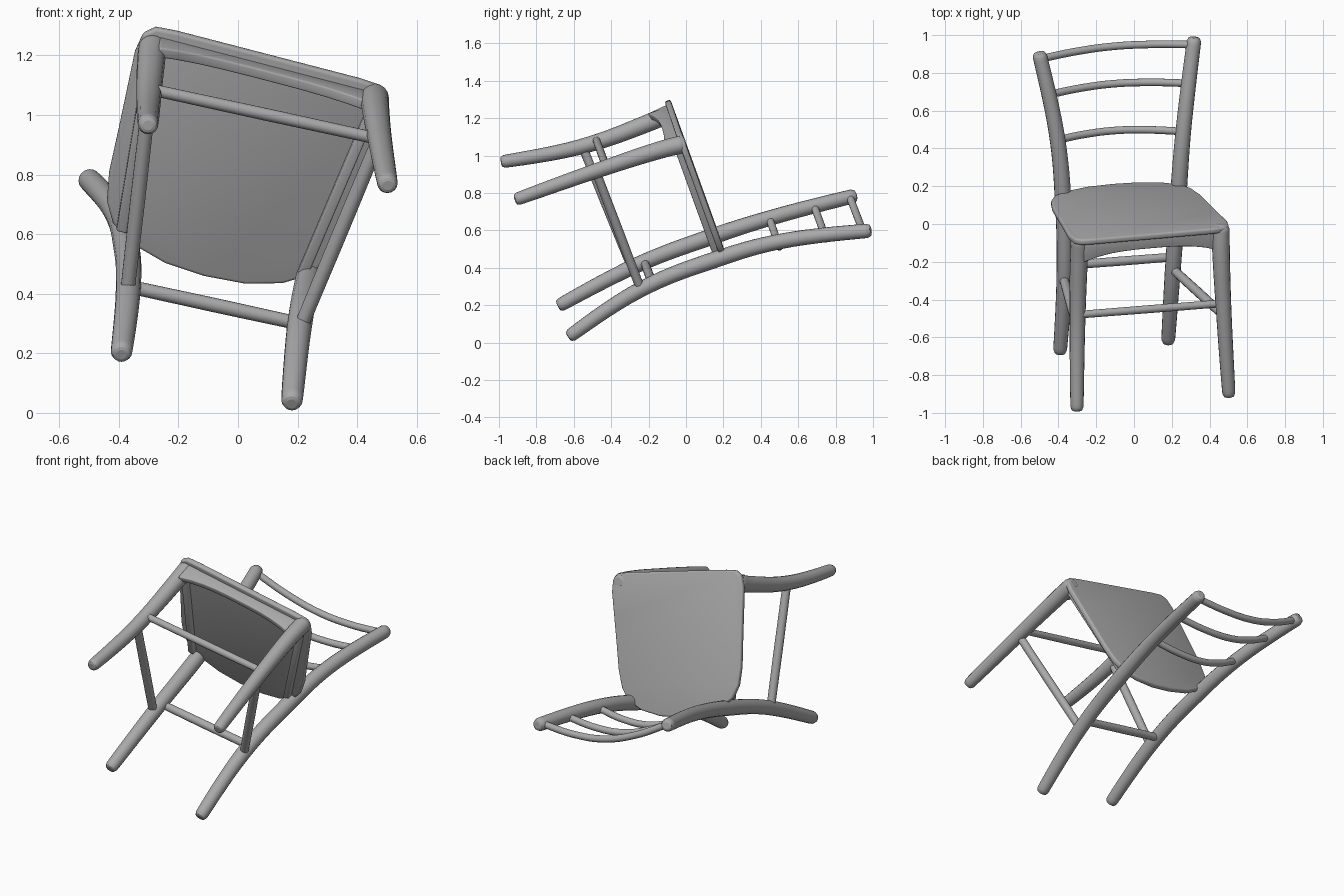
import bpy, bmesh, math
from mathutils import Vector, Matrix

cube = bpy.data.objects.get("Cube")
if cube:
    bpy.data.objects.remove(cube, do_unlink=True)

grey = bpy.data.materials.new("plain grey")
grey.use_nodes = True
COLOUR = (0.4, 0.4, 0.4, 1)
grey.diffuse_color = COLOUR
grey.node_tree.nodes["Principled BSDF"].inputs["Base Color"].default_value = COLOUR

# Chair axes: the whole chair lies tipped over on its back legs
ORIGIN = Vector((0.09, -0.04, 1.165))          # middle of the seat's front edge
SIDE = Vector((0.965, 0.085, -0.25)).normalized()
UP = Vector((0, 0.94, 0.34))
UP = (UP - SIDE * UP.dot(SIDE)).normalized()
BACK = UP.cross(SIDE)
FRAME = Matrix((SIDE, BACK, UP)).transposed().to_4x4()
FRAME.translation = ORIGIN


def finish(obj, angle=50):
    obj.data.materials.append(grey)
    bpy.ops.object.select_all(action="DESELECT")
    obj.select_set(True)
    bpy.context.view_layer.objects.active = obj
    bpy.ops.object.convert(target="MESH")
    bpy.ops.object.shade_smooth_by_angle(angle=math.radians(angle))


def rod(name, points, radii, rounded=False):
    """Smooth round bar through the points, with optional softened ends."""
    points = [Vector(p) for p in points]
    radii = list(radii)
    if rounded:
        for end, step in ((0, 1), (-1, -1)):
            inward = (points[end + step] - points[end]).normalized()
            tip, r = points[end].copy(), radii[end]
            points[end] = tip + inward * r * 0.6
            new = [(tip + inward * r * 0.12, r * 0.8), (tip, r * 0.5)]
            if end == 0:
                points[:0] = [p for p, _ in reversed(new)]
                radii[:0] = [q for _, q in reversed(new)]
            else:
                points += [p for p, _ in new]
                radii += [q for _, q in new]
    curve = bpy.data.curves.new(name, "CURVE")
    curve.dimensions = "3D"
    curve.bevel_depth = 1
    curve.bevel_resolution = 6
    curve.resolution_u = 8
    curve.use_fill_caps = True
    spline = curve.splines.new("BEZIER")
    spline.bezier_points.add(len(points) - 1)
    for bp, p, r in zip(spline.bezier_points, points, radii):
        bp.co, bp.radius = p, r
        bp.handle_left_type = bp.handle_right_type = "AUTO"
    obj = bpy.data.objects.new(name, curve)
    bpy.context.collection.objects.link(obj)
    finish(obj)


def slab(name, outline, offset, bevel):
    """Extrude a closed outline by an offset, in chair axes."""
    bm = bmesh.new()
    face = bm.faces.new([bm.verts.new(p) for p in outline])
    new = bmesh.ops.extrude_face_region(bm, geom=[face])["geom"]
    bmesh.ops.translate(bm, vec=offset, verts=[g for g in new if isinstance(g, bmesh.types.BMVert)])
    bmesh.ops.recalc_face_normals(bm, faces=bm.faces)
    bm.transform(FRAME)
    mesh = bpy.data.meshes.new(name)
    bm.to_mesh(mesh)
    bm.free()
    obj = bpy.data.objects.new(name, mesh)
    bpy.context.collection.objects.link(obj)
    mod = obj.modifiers.new("soft edge", "BEVEL")
    mod.width, mod.segments, mod.angle_limit = bevel, 3, math.radians(40)
    finish(obj)


# Legs
rod("front_right_leg", [(-0.302, -0.99, 0.965), (-0.3, -0.57, 1.045), (-0.292, -0.2, 1.175), (-0.286, -0.065, 1.235)],
    [0.034, 0.041, 0.047, 0.048], True)
rod("front_left_leg", [(0.503, -0.915, 0.763), (0.475, -0.46, 0.925), (0.46, -0.12, 1.035), (0.458, 0.0, 1.065)],
    [0.034, 0.041, 0.047, 0.048], True)
rod("back_right_leg", [(-0.392, -0.685, 0.195), (-0.368, -0.25, 0.42), (-0.375, 0.12, 0.56),
                       (-0.41, 0.48, 0.675), (-0.503, 0.91, 0.787)],
    [0.036, 0.042, 0.044, 0.041, 0.038], True)
rod("back_left_leg", [(0.18, -0.63, 0.03), (0.205, -0.25, 0.28), (0.235, 0.16, 0.445),
                      (0.262, 0.5, 0.54), (0.32, 0.99, 0.6)],
    [0.036, 0.042, 0.044, 0.041, 0.038], True)

# Bars between the legs
for name, start, end, r in (
        ("front_stretcher", (-0.29, -0.48, 1.085), (0.47, -0.42, 0.92), 0.02),
        ("back_stretcher", (-0.37, -0.22, 0.425), (0.205, -0.175, 0.3), 0.023),
        ("right_stretcher", (-0.3, -0.55, 1.04), (-0.372, -0.29, 0.4), 0.024),
        ("left_stretcher", (0.47, -0.48, 0.91), (0.207, -0.24, 0.28), 0.024)):
    mid = (Vector(start) + Vector(end)) / 2
    rod(name, [start, mid, end], [r, r * 1.05, r])

# Backrest rails, bowed backwards
for name, start, end in (
        ("lower_back_rail", (-0.405, 0.445, 0.665), (0.26, 0.49, 0.535)),
        ("middle_back_rail", (-0.45, 0.685, 0.73), (0.288, 0.745, 0.57)),
        ("top_back_rail", (-0.492, 0.875, 0.78), (0.315, 0.95, 0.597))):
    start, end = Vector(start), Vector(end)
    path = [start.lerp(end, t / 4) + BACK * 0.085 * math.sin(math.pi * t / 4) for t in range(5)]
    rod(name, path, [0.02] * 5)

# Seat: tapering sides, rounded corners, curved rear edge
half = [(0.32, -0.045), (0.39, -0.04), (0.425, -0.01), (0.435, 0.06), (0.425, 0.2), (0.415, 0.34),
        (0.405, 0.5), (0.385, 0.6), (0.345, 0.67), (0.26, 0.725), (0.14, 0.76)]
outline = half + [(0, 0.77)] + [(-x, y) for x, y in reversed(half)]
slab("seat", [(x, y, -0.03) for x, y in outline], (0, 0, 0.033), 0.011)

# Front apron with an arched lower edge
arch = [(0.37 * t / 5, -0.09 - 0.045 * abs(t / 5) ** 3) for t in range(-5, 6)]
slab("front_apron", [(x, -0.015, z) for x, z in arch] + [(0.37, -0.015, -0.02), (-0.37, -0.015, -0.02)],
     (0, 0.035, 0), 0.006)

# Side and rear aprons
for name, s in (("left_apron", 1), ("right_apron", -1)):
    slab(name, [(s * 0.405, 0.02, -0.062), (s * 0.33, 0.68, -0.062), (s * 0.33, 0.68, -0.02), (s * 0.405, 0.02, -0.02)],
         (-s * 0.035, 0, 0), 0.006)
